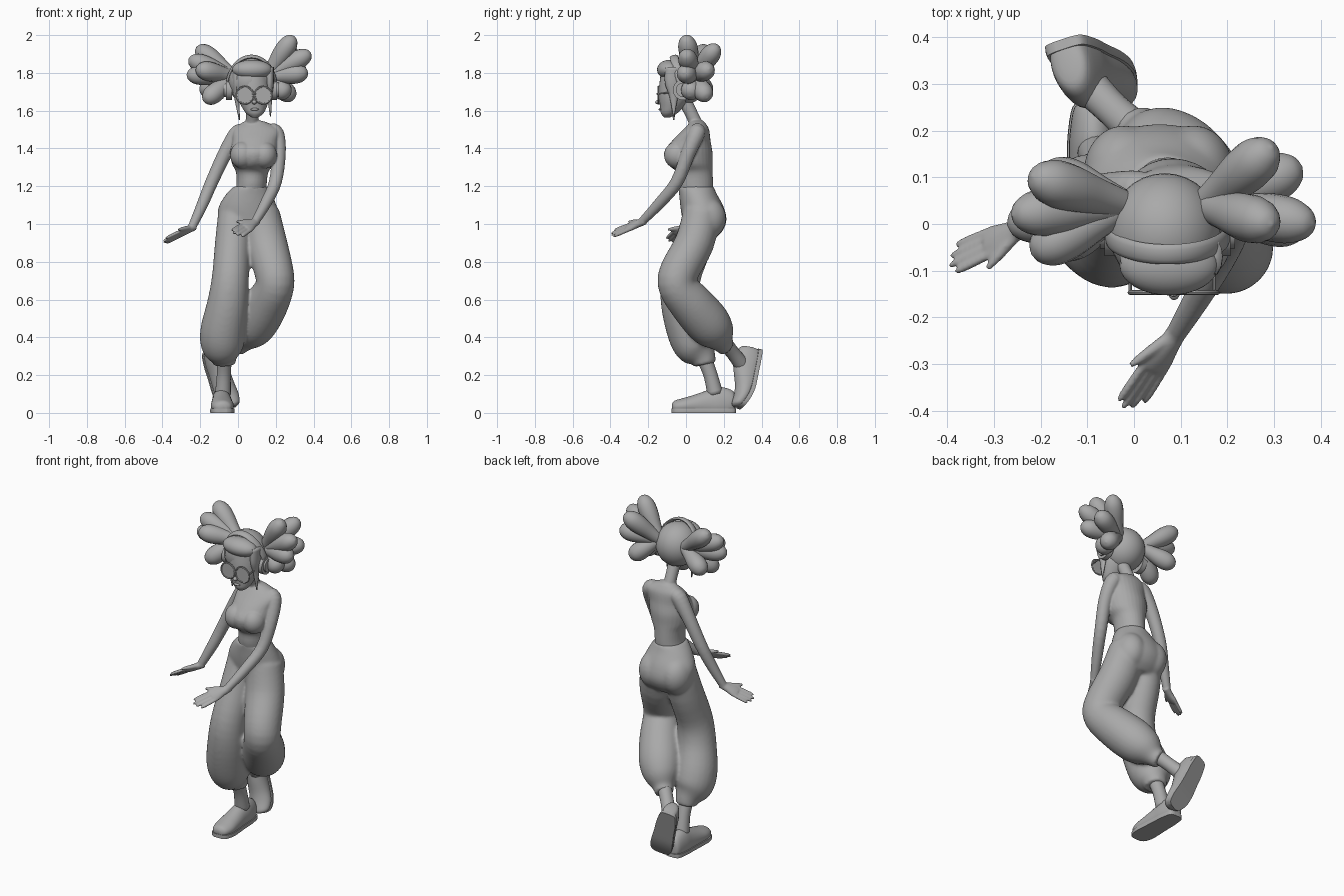
import bpy, bmesh, math
from mathutils import Vector, Matrix

cube = bpy.data.objects.get("Cube")
if cube:
    bpy.data.objects.remove(cube, do_unlink=True)

clay = bpy.data.materials.new("plain_grey")
clay.use_nodes = True
GREY = (0.4, 0.4, 0.4, 1)
clay.diffuse_color = GREY
clay.node_tree.nodes["Principled BSDF"].inputs["Base Color"].default_value = GREY
X, Y, Z = Vector((1, 0, 0)), Vector((0, 1, 0)), Vector((0, 0, 1))


def finish(name, bm, voxel=0, soften=4, angle=180):
    """Turn a bmesh into a smooth object, optionally fused by a voxel remesh."""
    bmesh.ops.recalc_face_normals(bm, faces=bm.faces)
    for f in bm.faces:
        f.smooth = True
    for e in bm.edges:
        if len(e.link_faces) == 2 and e.calc_face_angle(0) > math.radians(angle):
            e.smooth = False
    me = bpy.data.meshes.new(name)
    bm.to_mesh(me)
    bm.free()
    me.materials.append(clay)
    ob = bpy.data.objects.new(name, me)
    bpy.context.collection.objects.link(ob)
    if voxel:
        mod = ob.modifiers.new("fuse", 'REMESH')
        mod.mode, mod.voxel_size, mod.use_smooth_shade = 'VOXEL', voxel, True
        sm = ob.modifiers.new("soften", 'SMOOTH')
        sm.factor, sm.iterations = 0.5, soften


def refine(pts, n=4):
    """Catmull-Rom through stations (x, y, z, radius, radius)."""
    ps = [Vector(p if len(p) == 5 else (*p, p[3])) for p in pts]
    ps = [ps[0]] + ps + [ps[-1]]
    out = []
    for a, b, c, d in zip(ps, ps[1:], ps[2:], ps[3:]):
        for i in range(n):
            t = i / n
            out.append((b * 2 + (c - a) * t + (a * 2 - b * 5 + c * 4 - d) * t * t
                        + (b * 3 - a - c * 3 + d) * t ** 3) / 2)
    return out + [ps[-1]]


def loft(bm, pts, axes=None, side=X, sides=20, clip=None):
    """Sweep an ellipse; rings are perpendicular to the path unless axes are fixed."""
    st = refine(pts)
    pos = [Vector(s[:3]) for s in st]
    rings, u = [], Vector(side)
    for i, s in enumerate(st):
        if axes:
            u, v = axes
        else:
            d = (pos[min(i + 1, len(st) - 1)] - pos[max(i - 1, 0)]).normalized()
            u = (u - d * u.dot(d)).normalized()
            v = d.cross(u)
        ring = []
        for k in range(sides):
            a = math.tau * k / sides
            p = pos[i] + u * max(s[3], .002) * math.cos(a) + v * max(s[4], .002) * math.sin(a)
            if clip:
                p.z = min(max(p.z, clip[0]), clip[1])
            ring.append(bm.verts.new(p))
        rings.append(ring)
    for a, b in zip(rings, rings[1:]):
        for k in range(sides):
            j = (k + 1) % sides
            bm.faces.new((a[k], a[j], b[j], b[k]))
    bm.faces.new(rings[0])
    bm.faces.new(rings[-1])


def ball(bm, c, r):
    m = Matrix.Translation(c) @ Matrix.Diagonal((*r, 1))
    bmesh.ops.create_uvsphere(bm, u_segments=32, v_segments=20, radius=1, matrix=m)


def disc(bm, c, r, depth, axis):
    m = Matrix.Translation(c) @ axis.to_track_quat('Z', 'Y').to_matrix().to_4x4()
    bmesh.ops.create_cone(bm, cap_ends=True, segments=32, radius1=r, radius2=r,
                          depth=depth, matrix=m)


def hand(bm, wrist, tip, thumb_side):
    """Flat palm, four fingers and a thumb."""
    w, t = Vector(wrist), Vector(tip)
    d = t - w
    s = (Vector(thumb_side) - d * Vector(thumb_side).dot(d) / d.dot(d)).normalized()
    palm = [(*(w + d * f), a, b) for f, a, b in
            ((-.1, .021, .021), (.15, .027, .019), (.35, .036, .016), (.48, .035, .012))]
    loft(bm, palm, side=s, sides=16)
    for off, reach in ((-.027, .88), (-.009, .98), (.009, 1.02), (.027, .95)):
        a, b = w + d * .4 + s * off, w + d * reach + s * off * 1.15
        loft(bm, [(*a, .0095), (*a.lerp(b, .75), .009), (*b, .005)], sides=10)
    a, b = w + d * .12 + s * .015, w + d * .52 + s * .058
    loft(bm, [(*a, .014), (*a.lerp(b, .6), .0115), (*b, .006)], sides=10)


# Torso, bust, neck, arms and hands fused into one body
bm = bmesh.new()
loft(bm, [(.065, .055, 1.15, .085, .085), (.072, .05, 1.21, .08, .093),
          (.075, .045, 1.275, .086, .096), (.08, .02, 1.32, .112, .12),
          (.084, .012, 1.38, .125, .128), (.092, .028, 1.44, .122, .102),
          (.1, .053, 1.5, .125, .069), (.09, .06, 1.535, .07, .042),
          (.08, .055, 1.55, .03, .03)], axes=(X, Y), sides=32)
for x in (.025, .082, .14):
    ball(bm, (x, -.045, 1.365), (.066, .071, .072))
loft(bm, [(.075, .06, 1.5, .04), (.075, .04, 1.56, .034), (.077, -.01, 1.66, .036)])
loft(bm, [(.03, .07, 1.49, .04), (-.005, .07, 1.475, .045), (-.07, .07, 1.37, .038),
          (-.14, .055, 1.22, .034), (-.19, .025, 1.1, .03), (-.245, -.01, .98, .022)])
loft(bm, [(.17, .06, 1.495, .04), (.2, .055, 1.475, .045), (.215, .01, 1.37, .038),
          (.197, -.05, 1.22, .034), (.147, -.14, 1.11, .03), (.09, -.235, 1.01, .022)])
hand(bm, (-.245, -.01, .98), (-.395, -.08, .905), (.45, -.8, .7))
hand(bm, (.09, -.235, 1.01), (-.015, -.395, .945), (-.8, .4, .75))
finish("body", bm, .0048)

# Baggy trousers: pelvis, two legs with gathered cuffs
bm = bmesh.new()
loft(bm, [(.066, .052, 1.2, .087, .094), (.058, .063, 1.16, .12, .1),
          (.052, .085, 1.09, .155, .115), (.055, .098, 1.02, .162, .117),
          (.058, .092, .96, .152, .1), (.055, .08, .92, .11, .07)],
     axes=(X, Y), sides=32)
for x in (-.022, .128):
    ball(bm, (x, .112, 1.03), (.086, .1, .11))
loft(bm, [(-.015, .085, 1.06, .09), (-.027, .04, .9, .095, .102), (-.04, -.025, .72, .098, .104),
          (-.055, -.025, .58, .108), (-.08, .02, .43, .12), (-.082, .055, .345, .11),
          (-.075, .09, .29, .07), (-.073, .1, .255, .06)], sides=24)
loft(bm, [(.12, .085, 1.06, .1), (.15, .045, .9, .11, .104), (.19, -.035, .75, .104, .104),
          (.195, -.045, .67, .102), (.15, .03, .575, .116), (.092, .112, .48, .12),
          (.05, .162, .42, .1), (.015, .195, .37, .058), (-.005, .215, .35, .053)], sides=24)
finish("trousers", bm, .008, 15)

# Ankles
bm = bmesh.new()
loft(bm, [(-.073, .1, .28, .04), (-.075, .13, .2, .037), (-.08, .155, .1, .042)])
loft(bm, [(.0, .205, .37, .04), (-.05, .25, .315, .037), (-.1, .3, .25, .042)])
finish("ankles", bm)


# Shoes: rounded upper clipped flat on a thicker sole, with an optional toe bend
def shoe(name, origin, toe, up, bend=0):
    y = -Vector(toe).normalized()
    z = Vector(up)
    z = (z - y * z.dot(y)).normalized()
    xf = Matrix.Translation(origin) @ Matrix((y.cross(z), y, z)).transposed().to_4x4()
    form = ((.168, .015, .025), (.155, .04, .065), (.09, .052, .092), (.03, .054, .078),
            (-.05, .059, .055), (-.11, .06, .042), (-.155, .045, .032), (-.17, .02, .016))
    bm = bmesh.new()
    loft(bm, [(0, f, .05 if f > .1 else .045 - .08 * max(-f, 0), w, h) for f, w, h in form],
         axes=(X, Z), sides=28, clip=(.015, 1))
    loft(bm, [(0, f * 1.01, .01, w + .004, .1) for f, w, h in form],
         axes=(X, Z), sides=28, clip=(0, .022))
    for v in bm.verts:
        v.co.z += bend * max(0, -v.co.y - .03) ** 2
    bm.transform(xf)
    finish(name, bm, angle=50)


shoe("right_shoe", (-.085, .095, 0), (.02, -1, 0), Z)
shoe("left_shoe", (-.1, .362, .172), (.1, -.06, -.28), (.25, -1, .3), 1.8)

# Face with nose and mouth
bm = bmesh.new()
loft(bm, [(.09, -.1, 1.563, .015, .015), (.089, -.09, 1.585, .045, .042),
          (.086, -.075, 1.62, .066, .062), (.083, -.06, 1.67, .084, .083),
          (.08, -.05, 1.73, .09, .092), (.078, -.045, 1.8, .085, .088)], axes=(X, Y), sides=32)
ball(bm, (.086, -.145, 1.645), (.013, .018, .012))
ball(bm, (.088, -.137, 1.607), (.022, .008, .007))
finish("face", bm)

# Hair cap, fringe and side strands
bm = bmesh.new()
ball(bm, (.066, -.015, 1.757), (.12, .124, .126))
ball(bm, (.075, -.088, 1.817), (.106, .065, .052))
for x, tip, low in ((-.008, .008, 1.55), (.168, .172, 1.57)):
    loft(bm, [(x, -.07, 1.83, .022, .04), (x, -.07, 1.75, .022, .042),
              (x, -.065, 1.68, .014, .024), (tip, -.065, low, .003)], sides=12)
finish("hair", bm)


# Pigtails: bunches of swollen lobes
def pigtail(name, base, tips):
    bm = bmesh.new()
    b = Vector(base)
    for tip in tips:
        t = Vector(tip)
        loft(bm, [(*b.lerp(t, f), r) for f, r in
                  ((0, .032), (.3, .04), (.62, .051), (.85, .048), (1, .028), (1.05, .002))],
             sides=16)
    finish(name, bm)


pigtail("left_pigtail", (.15, .04, 1.78),
        ((.29, .0, 1.985), (.29, .16, 1.935), (.35, .12, 1.82), (.29, .11, 1.67),
         (.375, .0, 1.9), (.36, -.01, 1.8), (.265, .02, 1.68)))
pigtail("right_pigtail", (-.02, .04, 1.78),
        ((-.21, .1, 1.93), (-.25, .02, 1.87), (-.26, .0, 1.79), (-.17, -.05, 1.655),
         (-.19, .11, 1.7), (-.21, -.06, 1.82)))

# Headphones: band over the head and a cup on each ear
bm = bmesh.new()
arc = [math.pi * i / 12 for i in range(13)]
loft(bm, [(.072 + .127 * math.cos(a), -.02 - .045 * math.sin(a), 1.73 + .156 * math.sin(a),
           .022, .009) for a in arc], side=Y, sides=12)
for x, out in ((-.048, -1), (.192, 1)):
    disc(bm, (x, -.015, 1.71), .054, .03, X)
    disc(bm, (x + out * .018, -.015, 1.71), .038, .014, X)
finish("headphones", bm, angle=40)

# Round glasses: rims, lenses, bridge and temples
bm = bmesh.new()
for x, outer in ((.036, -.008), (.134, .172)):
    c = Vector((x, -.147, 1.682))
    rim = [(c.x + .045 * math.cos(a * 2), c.y, c.z + .045 * math.sin(a * 2), .005) for a in arc]
    loft(bm, rim, sides=8)
    disc(bm, c, .044, .004, Y)
    loft(bm, [(outer, -.145, 1.69, .004), (outer, -.04, 1.7, .004)], sides=8)
loft(bm, [(.078, -.148, 1.685, .004), (.085, -.153, 1.69, .004), (.092, -.148, 1.685, .004)], sides=8)
finish("glasses", bm, angle=40)
